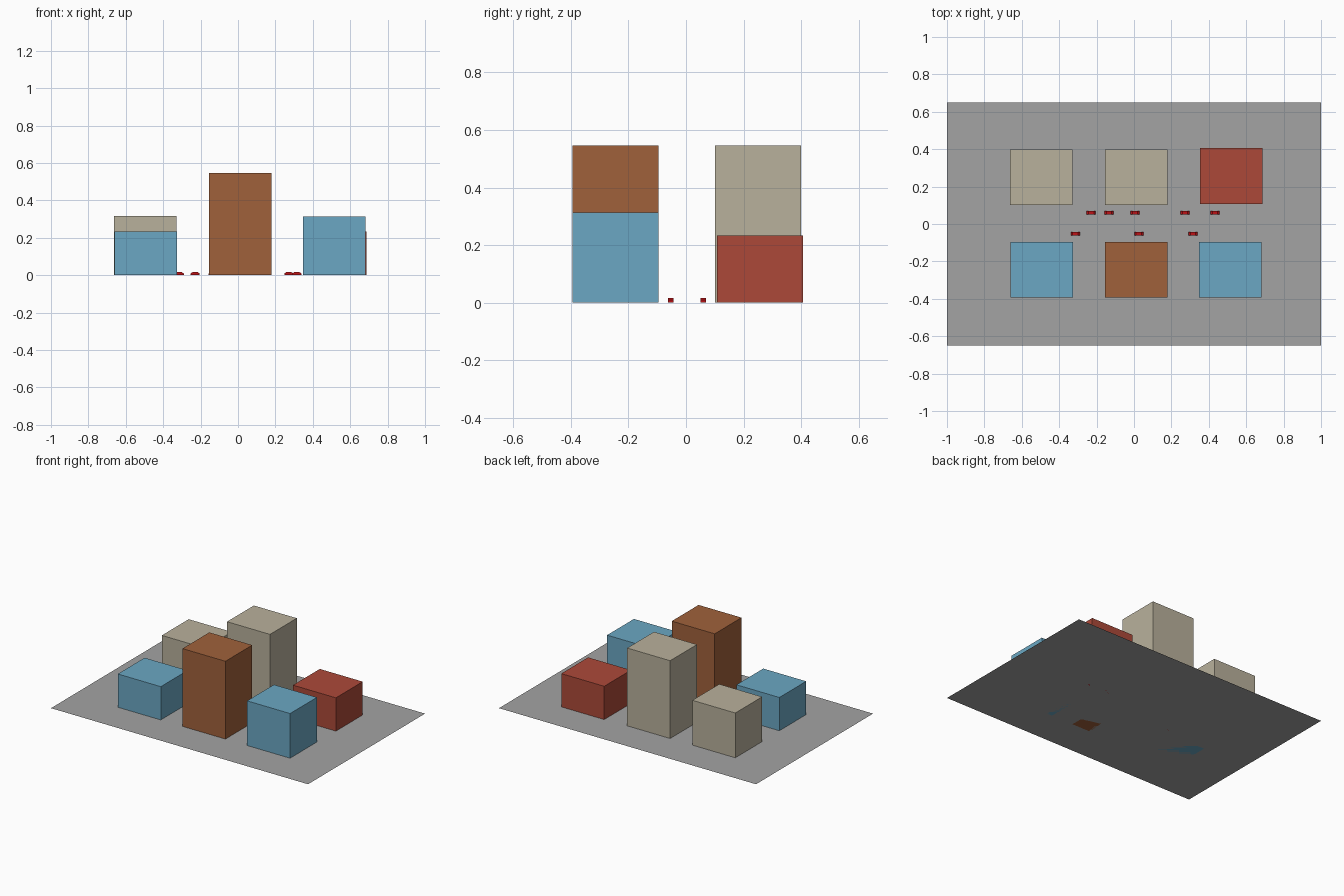
import bpy, bmesh

if "Cube" in bpy.data.objects:
    bpy.data.objects.remove(bpy.data.objects["Cube"])


def material(name, rgb):
    """Flat colour from 0-255 sRGB values."""
    lin = [(c / 255 / 12.92) if c < 11 else ((c / 255 + 0.055) / 1.055) ** 2.4 for c in rgb]
    m = bpy.data.materials.new(name)
    m.diffuse_color = (*lin, 1)
    m.use_nodes = True
    m.node_tree.nodes["Principled BSDF"].inputs["Base Color"].default_value = m.diffuse_color
    return m


GREY = material("asphalt grey", (164, 164, 164))
TAN = material("stone tan", (185, 177, 156))
BLUE = material("glass blue", (107, 167, 195))
BROWN = material("brick brown", (160, 97, 59))
RED = material("roof red", (172, 73, 57))
CAR_RED = material("car red", (190, 18, 22))


def add_object(name, bm, mat):
    bmesh.ops.recalc_face_normals(bm, faces=bm.faces)
    mesh = bpy.data.meshes.new(name)
    bm.to_mesh(mesh)
    bm.free()
    mesh.materials.append(mat)
    obj = bpy.data.objects.new(name, mesh)
    bpy.context.collection.objects.link(obj)
    return obj


def block(name, x, y, height, mat, sx=0.334, sy=0.298):
    """Plain box standing on the ground."""
    bm = bmesh.new()
    bmesh.ops.create_cube(bm, size=1)
    for v in bm.verts:
        v.co = (x + v.co.x * sx, y + v.co.y * sy, (v.co.z + 0.5) * height)
    add_object(name, bm, mat)


def car(name, x, y):
    """Side profile with a narrower cabin, extruded across the width."""
    profile = [(-0.024, 0), (0.024, 0), (0.024, 0.009), (0.014, 0.016),
               (-0.014, 0.016), (-0.024, 0.009)]
    bm = bmesh.new()
    face = bm.faces.new([bm.verts.new((x + px, y - 0.009, pz)) for px, pz in profile])
    ext = bmesh.ops.extrude_face_region(bm, geom=[face], use_keep_orig=True)
    moved = [g for g in ext["geom"] if isinstance(g, bmesh.types.BMVert)]
    bmesh.ops.translate(bm, verts=moved, vec=(0, 0.018, 0))
    add_object(name, bm, CAR_RED)


# Ground sheet
bm = bmesh.new()
bm.faces.new([bm.verts.new(c) for c in
              ((-1, -0.65, 0), (1, -0.65, 0), (1, 0.65, 0), (-1, 0.65, 0))])
add_object("street_ground", bm, GREY)

# Buildings, two rows of three
block("back_left_building", -0.496, 0.25, 0.315, TAN)
block("back_middle_tower", 0.011, 0.25, 0.547, TAN)
block("back_right_building", 0.519, 0.257, 0.234, RED)
block("front_left_building", -0.492, -0.245, 0.234, BLUE)
block("front_middle_tower", 0.011, -0.245, 0.547, BROWN)
block("front_right_building", 0.514, -0.245, 0.314, BLUE)

# Cars in the two lanes between the rows
for lane, y, xs in (("back", 0.06, (-0.229, -0.133, 0.005, 0.272, 0.433)),
                    ("front", -0.053, (-0.314, 0.026, 0.315))):
    for i, x in enumerate(xs):
        car(f"{lane}_lane_car_{i + 1}", x, y)
